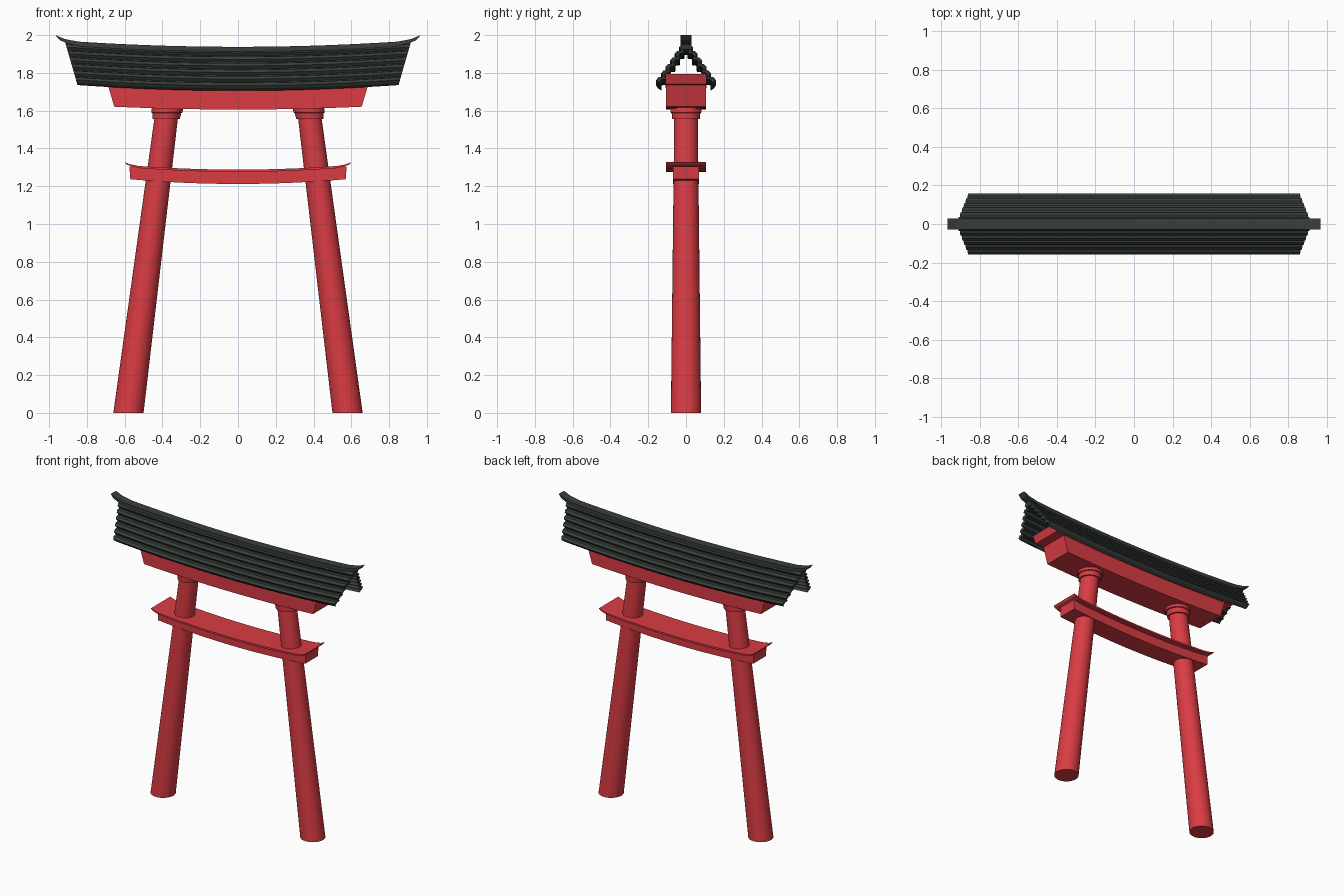
import bpy, bmesh, math

cube = bpy.data.objects.get("Cube")
if cube:
    bpy.data.objects.remove(cube, do_unlink=True)


def material(name, rgb):
    m = bpy.data.materials.new(name)
    m.use_nodes = True
    m.diffuse_color = (*rgb, 1)
    m.node_tree.nodes["Principled BSDF"].inputs["Base Color"].default_value = (*rgb, 1)
    return m


RED = material("vermilion red", (0.7, 0.045, 0.057))
DARK = material("dark roof green", (0.04, 0.05, 0.042))


def loft(name, rings, mat, smooth=False):
    """Skin a list of equal closed rings and cap both ends."""
    bm = bmesh.new()
    loops = [[bm.verts.new(p) for p in ring] for ring in rings]
    n = len(rings[0])
    for a, b in zip(loops, loops[1:]):
        for i in range(n):
            j = (i + 1) % n
            bm.faces.new((a[i], a[j], b[j], b[i]))
    bm.faces.new(loops[0])
    bm.faces.new(loops[-1])
    bmesh.ops.recalc_face_normals(bm, faces=bm.faces)
    mesh = bpy.data.meshes.new(name)
    bm.to_mesh(mesh)
    bm.free()
    mesh.materials.append(mat)
    obj = bpy.data.objects.new(name, mesh)
    bpy.context.collection.objects.link(obj)
    if smooth:
        bpy.ops.object.select_all(action="DESELECT")
        obj.select_set(True)
        bpy.context.view_layer.objects.active = obj
        bpy.ops.object.shade_smooth_by_angle(angle=math.radians(35))
    return obj


def curved_beam(name, profile, low, high, lift, mat, flare=0.0):
    """Sweep a (y, z) profile along x; half length goes from low to high with z."""
    zs = [z for _, z in profile]
    z0, height = min(zs), max(zs) - min(zs)
    steps = 16
    stations = [-1 + 2 * i / steps for i in range(steps + 1)]
    if flare:
        stations = sorted(stations + [-0.95, 0.95])
    rings = []
    for t in stations:
        rise = lift * t * t + flare * max(0, (abs(t) - 0.875) / 0.125) ** 2
        rings.append([(t * (low + (high - low) * (z - z0) / height), y, z + rise)
                      for y, z in profile])
    return loft(name, rings, mat)


def box(w, z0, z1):
    return [(-w, z0), (w, z0), (w, z1), (-w, z1)]


def axis_x(z):
    return 0.58 - 0.128 * z


# Leaning posts and their collars
def turned(name, side, outline):
    sides = 32
    rings = [[(side * axis_x(z) + r * math.cos(k * math.tau / sides),
               r * math.sin(k * math.tau / sides), z) for k in range(sides)]
             for z, r in outline]
    loft(name, rings, RED, smooth=True)


for label, side in (("left", 1), ("right", -1)):
    turned(label + "_post", side, [(0, 0.08), (1.58, 0.062)])
    turned(label + "_collar", side,
           [(1.555, 0.073), (1.588, 0.076), (1.59, 0.083), (1.618, 0.083)])

# Lower tie beam with its thin flared cap
curved_beam("tie_beam", box(0.07, 1.212, 1.28), 0.57, 0.575, 0.025, RED)
curved_beam("tie_beam_cap", box(0.107, 1.276, 1.288), 0.59, 0.6, 0.025, RED, 0.014)

# Upper beam in two stacked pieces
curved_beam("main_beam", box(0.105, 1.606, 1.724), 0.655, 0.69, 0.015, RED)
curved_beam("upper_beam", box(0.108, 1.72, 1.773), 0.755, 0.775, 0.02, RED)

# Lapped roof: a chevron of overlapping rows with a matching underside
ROWS = 6
TOP, EAVE = (0.0, 1.925), (0.146, 1.717)
dy, dz = EAVE[0] - TOP[0], EAVE[1] - TOP[1]
length = math.hypot(dy, dz)
ny, nz = -dz / length, dy / length


def slope_point(s, offset):
    return (TOP[0] + dy * s + ny * offset, TOP[1] + dz * s + nz * offset)


outer, inner = [(0, 1.932)], [(0, 1.895)]
for r in range(ROWS):
    for part, bump in ((0.12, 0.002), (0.4, 0.016), (0.85, 0.019), (1.0, 0.002)):
        s = (r + part) / ROWS
        outer.append(slope_point(s, bump))
        if s > 0.12:
            inner.append(slope_point(s, bump - 0.022))
half = outer + inner[:0:-1]
mirrored = [(-y, z) for y, z in half[1:]]
profile = half + [inner[0]] + mirrored[::-1]
curved_beam("roof", profile, 0.85, 0.915, 0.03, DARK)

# Ridge bar with upturned tips
curved_beam("ridge_bar", box(0.029, 1.912, 1.938), 0.945, 0.967, 0.036, DARK, 0.026)
